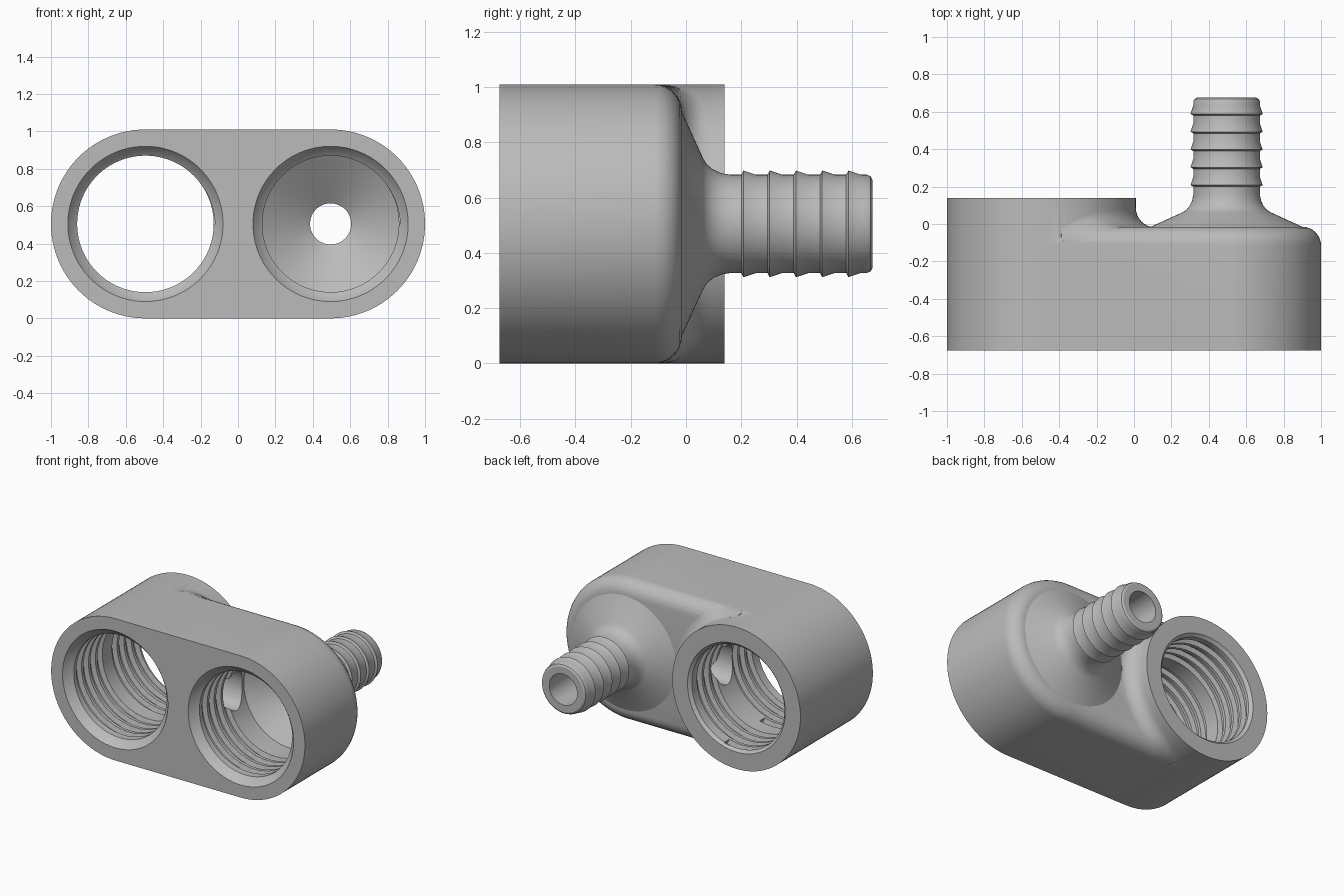
import bpy, bmesh, math

cube = bpy.data.objects.get("Cube")
if cube:
    bpy.data.objects.remove(cube, do_unlink=True)

SEG = 96                    # sides of a full circle
CX, CZ = 0.495, 0.505       # bore axes lie at x = +-CX, z = CZ
R = 0.505                   # outer radius
FRONT, BACK, SHOULDER, ROUND = -0.675, 0.14, -0.015, 0.10
CIRCLE = [(math.cos(math.tau * i / SEG), math.sin(math.tau * i / SEG)) for i in range(SEG)]

grey = bpy.data.materials.new("satin_grey")
grey.use_nodes = True
grey.diffuse_color = (0.5, 0.5, 0.5, 1)
grey.node_tree.nodes["Principled BSDF"].inputs["Base Color"].default_value = (0.5, 0.5, 0.5, 1)


def loft(name, rings):
    """Closed solid skinned over rings with equal point counts."""
    bm = bmesh.new()
    rows = [[bm.verts.new(p) for p in ring] for ring in rings]
    n = len(rows[0])
    for a, b in zip(rows, rows[1:]):
        for i in range(n):
            j = (i + 1) % n
            bm.faces.new((a[i], a[j], b[j], b[i]))
    bm.faces.new(rows[0])
    bm.faces.new(rows[-1][::-1])
    bmesh.ops.recalc_face_normals(bm, faces=bm.faces)
    mesh = bpy.data.meshes.new(name)
    bm.to_mesh(mesh)
    bm.free()
    mesh.materials.append(grey)
    ob = bpy.data.objects.new(name, mesh)
    bpy.context.collection.objects.link(ob)
    return ob


def lathe(name, cx, profile):
    """Turned solid about the y direction; profile is (radius, y)."""
    return loft(name, [[(cx + r * c, y, CZ + r * s) for c, s in CIRCLE] for r, y in profile])


def capsule_ring(r, y):
    q = SEG // 4
    right = [CIRCLE[i % SEG] for i in range(-q, q + 1)]
    left = [CIRCLE[i] for i in range(q, 3 * q + 1)]
    return ([(CX + r * c, y, CZ + r * s) for c, s in right]
            + [(-CX + r * c, y, CZ + r * s) for c, s in left])


def thread(name, cx, start, turns, pitch=0.078):
    """Helical groove cutter with a trapezoid section."""
    section = [(0.33, -0.03), (0.365, -0.028), (0.397, -0.018),
               (0.397, 0.018), (0.365, 0.028), (0.33, 0.03)]
    rings = []
    for i in range(int(turns * 64) + 1):
        a = math.tau * i / 64
        y = start + pitch * i / 64
        rings.append([(cx + r * math.cos(a), y + dy, CZ + r * math.sin(a)) for r, dy in section])
    return loft(name, rings)


def combine(target, other, operation):
    mod = target.modifiers.new(operation.lower(), 'BOOLEAN')
    mod.operation, mod.solver, mod.object = operation, 'EXACT', other
    bpy.context.view_layer.objects.active = target
    bpy.ops.object.modifier_apply(modifier=mod.name)


# Capsule shaped body with a rounded rear edge
shape = [(R, FRONT)]
for k in range(9):
    a = math.pi / 2 * k / 8
    shape.append((R - ROUND + ROUND * math.cos(a), SHOULDER - ROUND + ROUND * math.sin(a)))
body = loft("body", [capsule_ring(r, y) for r, y in shape])

# Longer through sleeve on the right
sleeve = lathe("sleeve", -CX, [(R, FRONT), (R, BACK)])

# Concave blend between sleeve and rear shoulder
rings = []
for i in range(41):
    a = math.radians(-78 + 156 * i / 40)
    points = [(0.44, -0.25), (0.44, SHOULDER)]
    for k in range(9):
        t = math.pi / 2 * k / 8
        points.append((R + 0.1 - 0.1 * math.cos(t), 0.105 * (1 - math.sin(t)) * math.cos(a) ** 0.5))
    ring = []
    for k, (r, h) in enumerate(points + [(R + 0.1, -0.25)]):
        dz = max(-0.503, min(0.503, r * math.sin(a)))
        over = max(0, abs(dz) - (R - ROUND))
        drop = ROUND - math.sqrt(ROUND ** 2 - over ** 2)
        y = SHOULDER - 0.002 - drop + h if 2 <= k <= 10 else h - drop
        ring.append((-CX + r * math.cos(a), y, CZ + dz))
    rings.append(ring)
blend = loft("blend", rings)

# Barbed hose nozzle on a conical base
outline = [(0.395, -0.06), (0.41, -0.017), (0.235, 0.063), (0.215, 0.076),
           (0.197, 0.098), (0.184, 0.125), (0.178, 0.16)]
for k in range(5):
    y = 0.208 + 0.095 * k
    outline += [(0.178, y - 0.008), (0.193, y), (0.191, y + 0.006), (0.178, y + 0.045)]
outline += [(0.178, 0.655), (0.172, 0.668), (0.16, 0.675)]
nozzle = lathe("hose_nozzle", CX, outline)

# Bores, threads and the cross passage joining them
mouth = [(0.425, FRONT - 0.014), (0.39, FRONT + 0.035), (0.365, FRONT + 0.055)]
blind_bore = lathe("blind_bore", CX, mouth + [(0.365, -0.12), (0.11, 0.06), (0.11, 0.72)])
through_bore = lathe("through_bore", -CX, mouth + [(0.365, BACK - 0.02), (0.392, BACK + 0.007)])
passage = loft("passage", [[(x, -0.24 + 0.1 * c, CZ + 0.14 * s) for c, s in CIRCLE[::3]]
                           for x in (-0.4, 0.4)])
threads = [thread("front_thread_left", CX, -0.6, 3.8),
           thread("front_thread_right", -CX, -0.6, 3.8),
           thread("rear_thread_right", -CX, -0.2, 3.8)]

for part in (sleeve, blend):
    combine(body, part, 'UNION')
for cutter in [blind_bore, through_bore, passage] + threads:
    combine(body, cutter, 'DIFFERENCE')
combine(nozzle, blind_bore, 'DIFFERENCE')

for helper in [sleeve, blend, blind_bore, through_bore, passage] + threads:
    bpy.data.objects.remove(helper, do_unlink=True)

# Smooth shading with sharp edges kept
bpy.ops.object.select_all(action='DESELECT')
for ob in (body, nozzle):
    ob.select_set(True)
bpy.context.view_layer.objects.active = body
bpy.ops.object.shade_smooth_by_angle(angle=math.radians(28))
